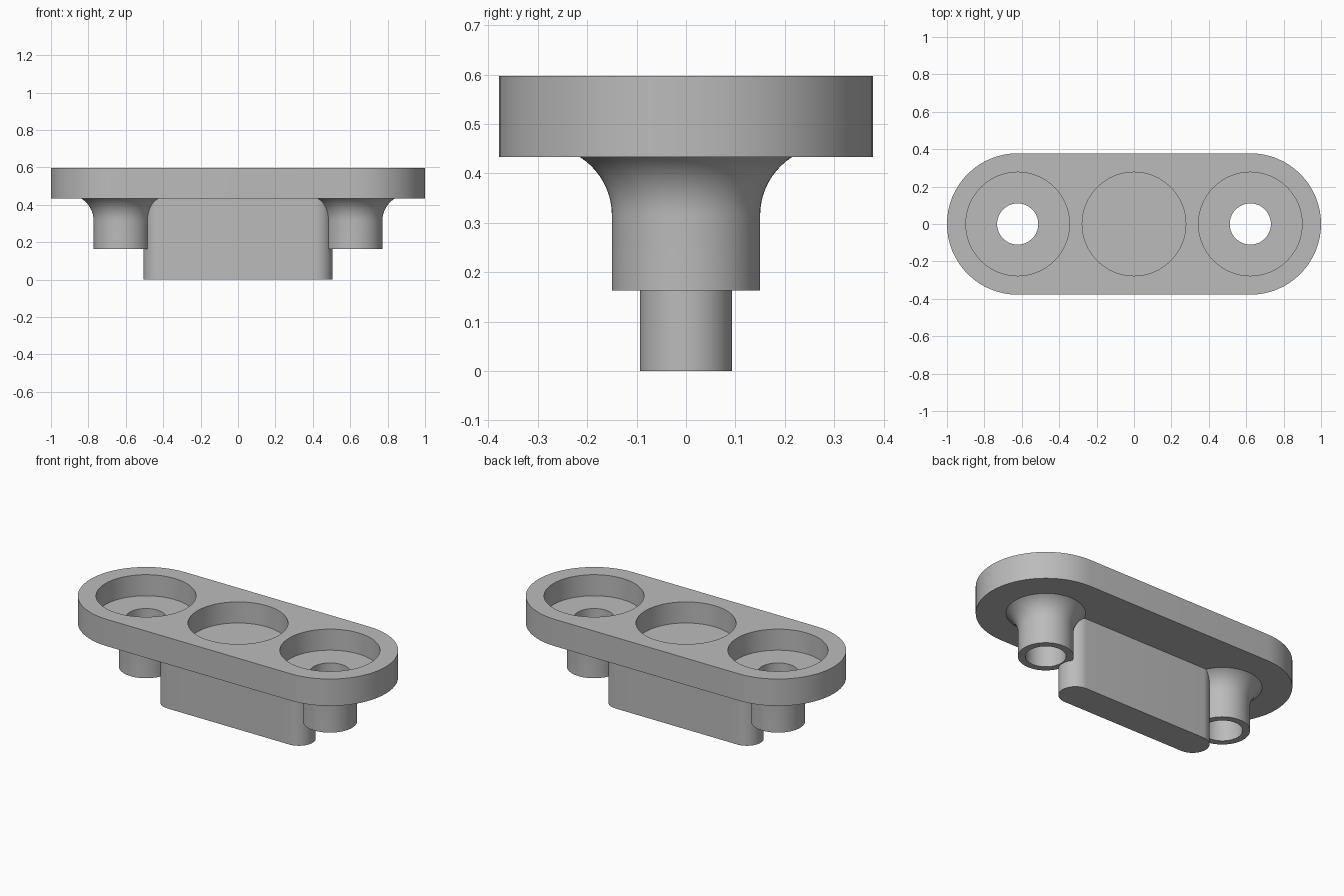
import bpy, bmesh, math

if "Cube" in bpy.data.objects:
    bpy.data.objects.remove(bpy.data.objects["Cube"], do_unlink=True)

SEG = 64                                     # segments per full circle
Z_BOSS, Z_UNDER, Z_FLOOR, Z_TOP = 0.163, 0.433, 0.468, 0.597
BOSS_X, HOLE_R, BOSS_R, POCKET_R = 0.622, 0.11, 0.15, 0.277

grey = bpy.data.materials.new("plain grey")
grey.use_nodes = True
grey.diffuse_color = (0.5, 0.5, 0.5, 1)
grey.node_tree.nodes["Principled BSDF"].inputs["Base Color"].default_value = (0.5, 0.5, 0.5, 1)


def finish(name, bm):
    bmesh.ops.recalc_face_normals(bm, faces=bm.faces)
    mesh = bpy.data.meshes.new(name)
    bm.to_mesh(mesh)
    bm.free()
    mesh.materials.append(grey)
    obj = bpy.data.objects.new(name, mesh)
    bpy.context.collection.objects.link(obj)
    return obj


def activate(obj):
    bpy.ops.object.select_all(action="DESELECT")
    obj.select_set(True)
    bpy.context.view_layer.objects.active = obj


def slot_prism(name, half_length, radius, z0, z1, x=0.0):
    """Upright prism with round ends; a plain cylinder if half_length equals radius."""
    bm = bmesh.new()
    reach = half_length - radius
    points = []
    for side in (1, -1):
        for i in range(SEG // 2 + 1):
            a = -math.pi / 2 + math.pi * i / (SEG // 2)
            points.append((x + side * (reach + radius * math.cos(a)),
                           side * radius * math.sin(a), z0))
    face = bm.faces.new([bm.verts.new(p) for p in points])
    top = bmesh.ops.extrude_face_region(bm, geom=[face])["geom"]
    bmesh.ops.translate(bm, vec=(0, 0, z1 - z0),
                        verts=[g for g in top if isinstance(g, bmesh.types.BMVert)])
    bmesh.ops.remove_doubles(bm, verts=bm.verts, dist=1e-5)
    return finish(name, bm)


def lathe(name, profile, x):
    """Closed (radius, z) profile swept around a vertical axis at x."""
    bm = bmesh.new()
    rings = [[bm.verts.new((x + r * math.cos(2 * math.pi * i / SEG),
                            r * math.sin(2 * math.pi * i / SEG), z))
              for i in range(SEG)] for r, z in profile]
    for a, b in zip(rings, rings[1:] + rings[:1]):
        for i in range(SEG):
            j = (i + 1) % SEG
            bm.faces.new((a[i], a[j], b[j], b[i]))
    return finish(name, bm)


# Top plate with three round pockets and two through holes
plate = slot_prism("top_plate", 1.0, 0.378, Z_UNDER, Z_TOP)
cutters = [slot_prism("pocket_cutter", POCKET_R, POCKET_R, Z_FLOOR, Z_TOP + 0.1, x)
           for x in (-BOSS_X, 0, BOSS_X)]
cutters += [slot_prism("hole_cutter", HOLE_R, HOLE_R, Z_UNDER - 0.1, Z_TOP + 0.05, x)
            for x in (-BOSS_X, BOSS_X)]
activate(plate)
for cutter in cutters:
    cutter.hide_render = True
    mod = plate.modifiers.new("cut", "BOOLEAN")
    mod.operation = "DIFFERENCE"
    mod.solver = "EXACT"
    mod.object = cutter
    bpy.ops.object.modifier_apply(modifier=mod.name)
    bpy.data.objects.remove(cutter, do_unlink=True)

# Hollow bosses that flare into the underside of the plate
FILLET_R, FILLET_Z = 0.14, 0.315
end = math.asin((Z_UNDER - FILLET_Z) / FILLET_R)
flare = [(BOSS_R + FILLET_R * (1 - math.cos(end * i / 10)),
          FILLET_Z + FILLET_R * math.sin(end * i / 10)) for i in range(11)]
profile = [(HOLE_R, Z_BOSS), (BOSS_R, Z_BOSS)] + flare + [(HOLE_R, Z_UNDER)]
bosses = [lathe("left_boss", profile, BOSS_X), lathe("right_boss", profile, -BOSS_X)]

# Central rib with round ends
rib = slot_prism("central_rib", 0.505, 0.093, 0.0, Z_UNDER)

for obj in [plate, rib] + bosses:
    activate(obj)
    bpy.ops.object.shade_smooth_by_angle(angle=math.radians(30))
